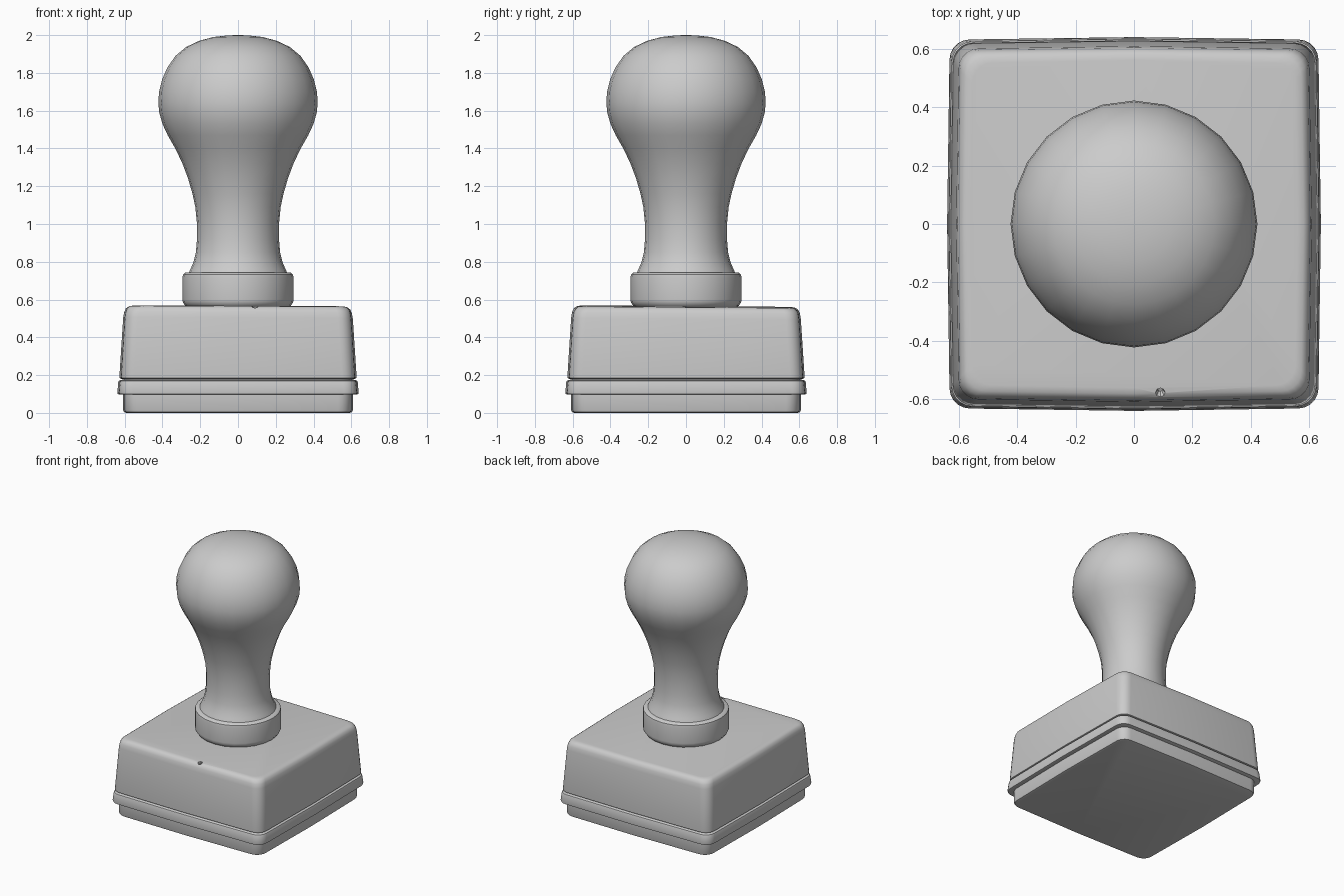
import bpy, bmesh
from math import sin, cos, pi
from mathutils import Vector

if "Cube" in bpy.data.objects:
    bpy.data.objects.remove(bpy.data.objects["Cube"], do_unlink=True)

grey = bpy.data.materials.new("plain grey")
grey.use_nodes = True
grey.diffuse_color = (0.6, 0.6, 0.6, 1)
grey.node_tree.nodes["Principled BSDF"].inputs["Base Color"].default_value = (0.6, 0.6, 0.6, 1)


def circle(radius):
    return [(radius * cos(2 * pi * i / 24), radius * sin(2 * pi * i / 24)) for i in range(24)]


def rounded_square(half, radius=0.07, steps=5, bow=0.008):
    """Square outline with round corners and slightly bowed sides."""
    points = []
    inner = half - bow - radius
    for quarter in range(4):
        start = quarter * pi / 2
        cx, cy = (inner if quarter in (0, 3) else -inner), (inner if quarter < 2 else -inner)
        for i in range(steps + 1):
            a = start + i * pi / 2 / steps
            points.append((cx + radius * cos(a), cy + radius * sin(a)))
        mid = start + pi / 2
        points.append((half * cos(mid), half * sin(mid)))
    return points


def loft(name, outline, profile, angle=40):
    """Stack outlines of (size, height) and close both ends."""
    bm = bmesh.new()
    rings = [[bm.verts.new((x, y, z)) for x, y in outline(size)] for size, z in profile]
    for low, high in zip(rings, rings[1:]):
        for i in range(len(low)):
            j = (i + 1) % len(low)
            bm.faces.new((low[i], low[j], high[j], high[i]))
    bm.faces.new(rings[0][::-1])
    bm.faces.new(rings[-1])
    bmesh.ops.recalc_face_normals(bm, faces=bm.faces)
    mesh = bpy.data.meshes.new(name)
    bm.to_mesh(mesh)
    bm.free()
    mesh.materials.append(grey)
    obj = bpy.data.objects.new(name, mesh)
    bpy.context.collection.objects.link(obj)
    bpy.ops.object.select_all(action="DESELECT")
    obj.select_set(True)
    bpy.context.view_layer.objects.active = obj
    bpy.ops.object.shade_smooth_by_angle(angle=angle * pi / 180)
    return obj


# Stamping pad, flange and the recess between flange and block
loft("stamp_pad", rounded_square,
     [(0.592, 0), (0.604, 0.004), (0.608, 0.014), (0.608, 0.105)])
loft("flange", rounded_square,
     [(0.628, 0.097), (0.637, 0.10), (0.639, 0.108), (0.634, 0.16), (0.631, 0.17), (0.622, 0.175)])
loft("recess", rounded_square, [(0.612, 0.17), (0.612, 0.19)])

# Main block, tapered with a softened top that dips slightly to the back
block = loft("block", rounded_square,
             [(0.618, 0.18), (0.627, 0.184), (0.628, 0.192), (0.608, 0.50), (0.603, 0.53),
              (0.594, 0.55), (0.58, 0.56), (0.56, 0.563)])
for v in block.data.vertices:
    if v.co.z > 0.49:
        v.co.z -= 0.007 * v.co.y + 0.004 * v.co.x

# Small nick in the front top edge
bm = bmesh.new()
bmesh.ops.create_cone(bm, cap_ends=True, segments=8, radius1=0.008, radius2=0.04, depth=0.08)
mesh = bpy.data.meshes.new("nick_cutter")
bm.to_mesh(mesh)
bm.free()
mesh.materials.append(grey)
cutter = bpy.data.objects.new("nick_cutter", mesh)
bpy.context.collection.objects.link(cutter)
cutter.location = (0.09, -0.585, 0.58)
cutter.rotation_euler = Vector((0.5, 0, 0))
cutter.hide_render = True
cutter.hide_viewport = True
cut = block.modifiers.new("nick", "BOOLEAN")
cut.operation = "DIFFERENCE"
cut.solver = "EXACT"
cut.object = cutter

# Collar and turned handle
loft("collar", circle,
     [(0.26, 0.555), (0.28, 0.567), (0.292, 0.585), (0.294, 0.60), (0.294, 0.715),
      (0.291, 0.733), (0.28, 0.742), (0.24, 0.743)])
loft("handle", circle,
     [(0.262, 0.738), (0.25, 0.765), (0.235, 0.80), (0.223, 0.85), (0.217, 0.92), (0.217, 1.0),
      (0.226, 1.09), (0.241, 1.16), (0.264, 1.24), (0.294, 1.32), (0.332, 1.40), (0.372, 1.47),
      (0.40, 1.53), (0.417, 1.59), (0.422, 1.64), (0.418, 1.70), (0.402, 1.765), (0.373, 1.83),
      (0.331, 1.89), (0.275, 1.937), (0.205, 1.97), (0.13, 1.99), (0.06, 1.998), (0.01, 2.0)], 60)
